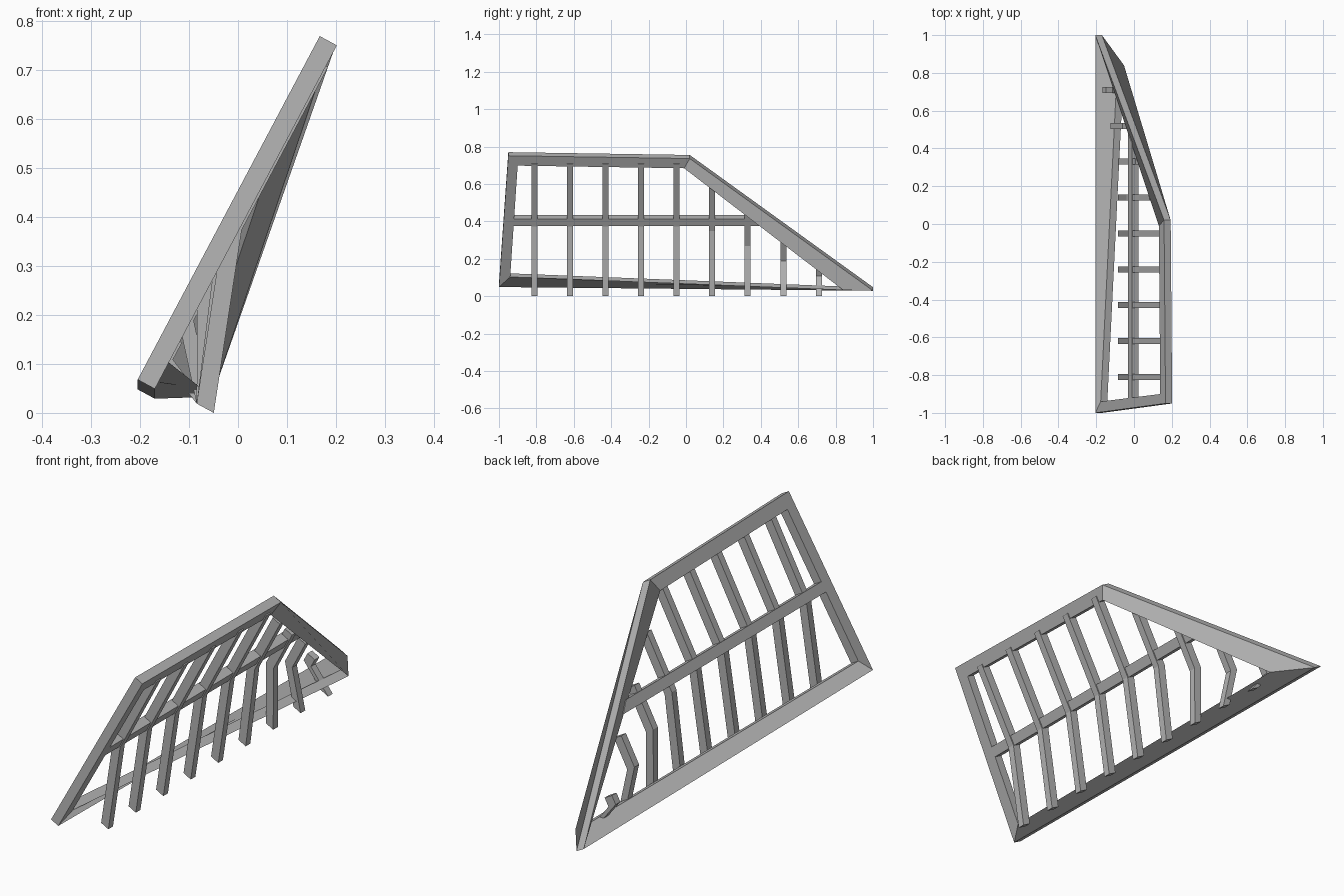
import bpy, bmesh
from mathutils import Vector

cube = bpy.data.objects.get("Cube")
if cube:
    bpy.data.objects.remove(cube, do_unlink=True)

grey = bpy.data.materials.new("plain grey")
grey.use_nodes = True
grey.diffuse_color = (0.45, 0.45, 0.45, 1)
grey.node_tree.nodes["Principled BSDF"].inputs["Base Color"].default_value = (0.45, 0.45, 0.45, 1)


def sweep(name, sections, closed=False):
    """Join four-cornered sections into a solid bar or a closed ring."""
    bm = bmesh.new()
    rings = [[bm.verts.new(p) for p in s] for s in sections]
    pairs = list(zip(rings, rings[1:]))
    if closed:
        pairs.append((rings[-1], rings[0]))
    else:
        bm.faces.new(rings[0])
        bm.faces.new(rings[-1])
    for a, b in pairs:
        for i in range(4):
            j = (i + 1) % 4
            bm.faces.new((a[i], a[j], b[j], b[i]))
    bmesh.ops.recalc_face_normals(bm, faces=bm.faces)
    mesh = bpy.data.meshes.new(name)
    bm.to_mesh(mesh)
    bm.free()
    mesh.materials.append(grey)
    obj = bpy.data.objects.new(name, mesh)
    bpy.context.collection.objects.link(obj)
    return obj


DEPTH = Vector((0.035, 0, -0.019))   # through the leaning panel


def on_plane(y, z):
    """Point on the outer face of the leaning panel."""
    return Vector((-0.205 + (z - 0.068) * 0.53, y, z))


def corner(outer, inner):
    return [outer, outer + DEPTH, inner + DEPTH, inner]


# Outer frame, with the rear lower corner widened inward
sweep("outer_frame", [
    corner(on_plane(-1, 0.068), on_plane(-0.94, 0.122)),
    corner(on_plane(-0.95, 0.77), on_plane(-0.90, 0.717)),
    corner(on_plane(0.02, 0.755), on_plane(-0.01, 0.703)),
    corner(Vector((-0.205, 1, 0.048)), Vector((-0.088, 0.84, 0.052))),
], closed=True)

# Middle rail
sweep("middle_rail", [
    corner(on_plane(-0.955, 0.393), on_plane(-0.95, 0.433)),
    corner(on_plane(0.48, 0.393), on_plane(0.43, 0.433)),
])

# Ribs: upright foot, bend on the panel, then follow the panel up
WIDTH = Vector((0, 0.016, 0))
rear = {6: (0.29, 0.46), 7: (0.21, 0.33), 8: (0.13, 0.165), 5: (0.37, 0.60)}
for i in range(9):
    y = -0.81 + 0.19 * i
    bend, top = rear.get(i, (0.395, 0.728))
    shift = DEPTH * 0.12
    path = [Vector((-0.0845, y, 0.019)),
            on_plane(y, bend) + shift,
            on_plane(y, top) + shift]
    sweep(f"rib_{i + 1}", [
        [p - WIDTH, p + WIDTH, p + WIDTH + DEPTH, p - WIDTH + DEPTH] for p in path])
